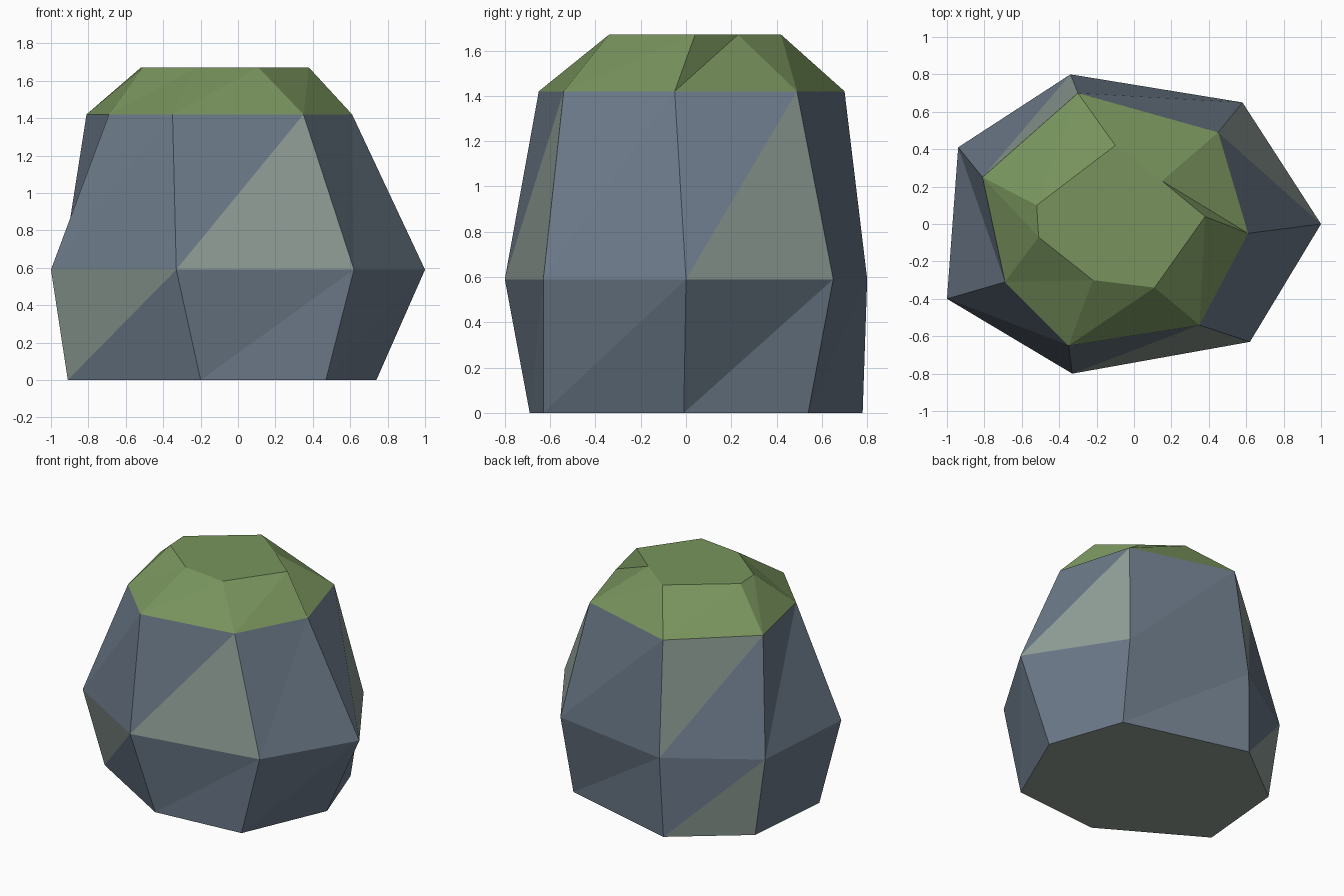
import bpy, bmesh

if "Cube" in bpy.data.objects:
    bpy.data.objects.remove(bpy.data.objects["Cube"])


def material(name, rgb):
    mat = bpy.data.materials.new(name)
    linear = [((c / 255 + 0.055) / 1.055) ** 2.4 for c in rgb]
    mat.diffuse_color = (*linear, 1)
    mat.use_nodes = True
    mat.node_tree.nodes["Principled BSDF"].inputs["Base Color"].default_value = mat.diffuse_color
    return mat


SLATE, PALE, MOSS = 0, 1, 2
materials = [material("slate stone", (108, 122, 137)),
             material("pale stone", (143, 157, 150)),
             material("moss green", (120, 148, 93))]

# Seven-sided rings from base to top: height and corner positions
rings = [
    (0.00, [(.74, -.01), (.55, .54), (-.36, .78), (-.85, .40), (-.91, -.27), (-.20, -.69), (.47, -.63)]),
    (0.59, [(1.0, 0), (.58, .65), (-.34, .80), (-.94, .41), (-1.0, -.40), (-.33, -.80), (.62, -.63)]),
    (1.42, [(.61, -.05), (.45, .49), (-.30, .70), (-.81, .25), (-.69, -.31), (-.35, -.65), (.35, -.54)]),
    (1.67, [(.38, .04), (.15, .23), (-.10, .42), (-.52, .10), (-.51, -.07), (-.22, -.30), (.11, -.34)]),
]
# Pale facets, as (band, side, half): half 0 is the lower triangle, 1 the upper
pale_facets = {(0, 2, 0), (0, 4, 1), (1, 0, 0), (1, 2, 1), (1, 5, 0)}

bm = bmesh.new()
loops = [[bm.verts.new((x, y, z)) for x, y in ring] for z, ring in rings]

# Faceted side bands: stone below, moss on the top band
for band, (low, high) in enumerate(zip(loops, loops[1:])):
    for i in range(7):
        j = (i + 1) % 7
        for half, corners in enumerate(((low[i], low[j], high[j]), (low[i], high[j], high[i]))):
            face = bm.faces.new(corners)
            if band == 2:
                face.material_index = MOSS
            else:
                face.material_index = PALE if (band, i, half) in pale_facets else SLATE

# Flat base and mossy top
bm.faces.new(loops[0][::-1]).material_index = PALE
bm.faces.new(loops[-1]).material_index = MOSS

mesh = bpy.data.meshes.new("mossy_boulder")
bm.to_mesh(mesh)
bm.free()
for mat in materials:
    mesh.materials.append(mat)
boulder = bpy.data.objects.new("mossy_boulder", mesh)
bpy.context.collection.objects.link(boulder)
